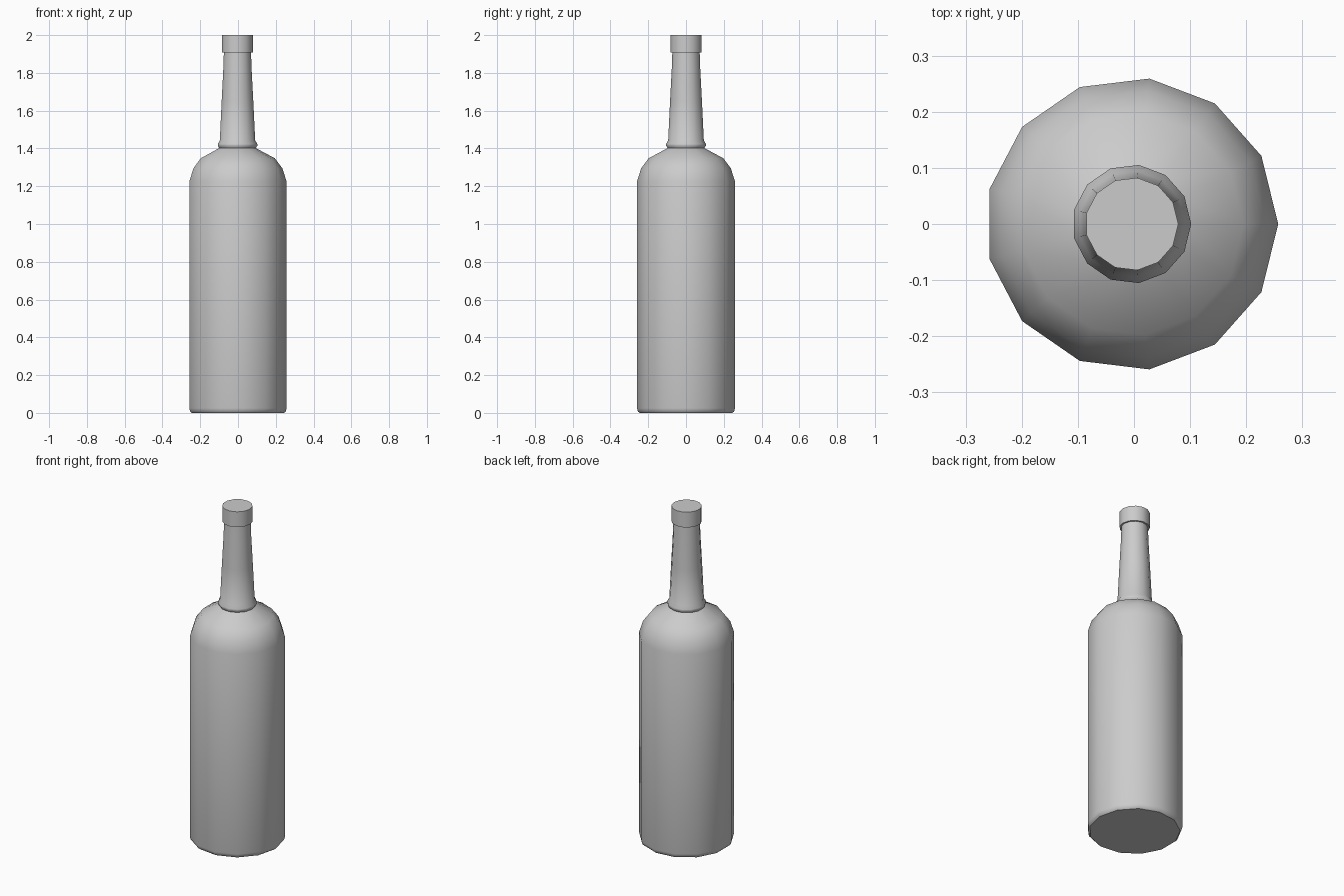
import bpy, bmesh, math

if "Cube" in bpy.data.objects:
    bpy.data.objects.remove(bpy.data.objects["Cube"])

SIDES = 13


def lathe(name, profile):
    """Revolve (radius, z) points into a closed 13-sided solid."""
    bm = bmesh.new()
    rings = []
    for r, z in profile:
        # odd side count: shift the axis slightly so the bounds are centred
        rings.append([bm.verts.new((r * math.cos(2 * math.pi * i / SIDES) - 0.004,
                                    r * math.sin(2 * math.pi * i / SIDES), z))
                      for i in range(SIDES)])
    for a, b in zip(rings, rings[1:]):
        for i in range(SIDES):
            j = (i + 1) % SIDES
            bm.faces.new((a[i], a[j], b[j], b[i]))
    bm.faces.new(rings[0][::-1])
    bm.faces.new(rings[-1])
    mesh = bpy.data.meshes.new(name)
    bm.to_mesh(mesh)
    bm.free()
    obj = bpy.data.objects.new(name, mesh)
    bpy.context.collection.objects.link(obj)
    bpy.context.view_layer.objects.active = obj
    obj.select_set(True)
    bpy.ops.object.shade_smooth_by_angle(angle=math.radians(40))
    obj.select_set(False)
    return obj


# Whole bottle: base, body, shoulder, neck bead, tapered neck and mouth band
lathe("bottle", [
    (0.248, 0.0), (0.257, 0.008), (0.261, 0.025),
    (0.261, 1.226), (0.239, 1.295), (0.199, 1.348), (0.098, 1.402),
    (0.106, 1.414), (0.106, 1.424), (0.095, 1.442),
    (0.085, 1.65), (0.076, 1.82), (0.073, 1.908),
    (0.083, 1.908), (0.083, 2.0),
])
